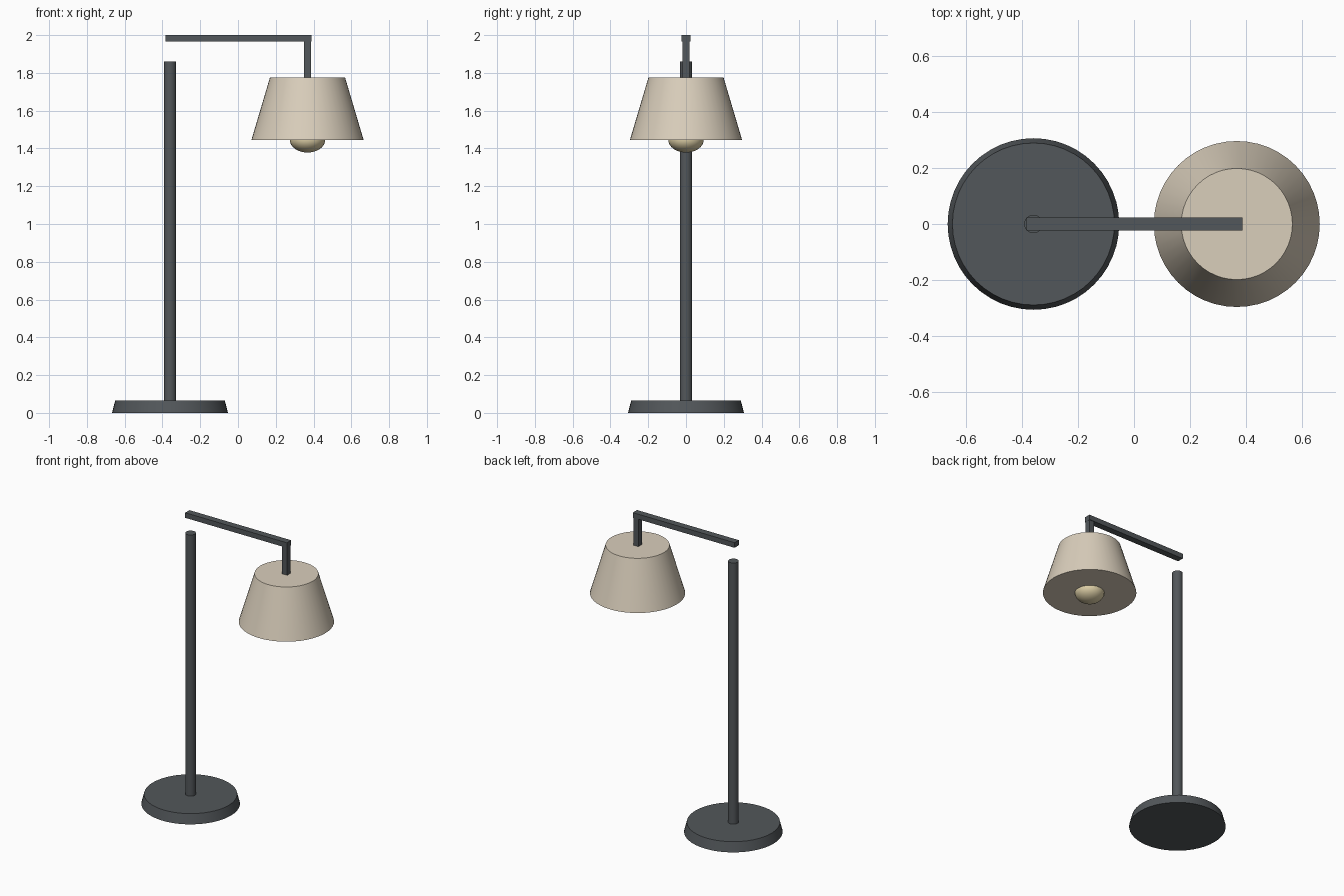
import bpy
import math

if "Cube" in bpy.data.objects:
    bpy.data.objects.remove(bpy.data.objects["Cube"])


def material(name, rgb):
    m = bpy.data.materials.new(name)
    m.diffuse_color = (*rgb, 1.0)
    m.use_nodes = True
    m.node_tree.nodes["Principled BSDF"].inputs["Base Color"].default_value = m.diffuse_color
    return m


METAL = material("dark_grey_metal", (0.085, 0.095, 0.103))
FABRIC = material("beige_fabric", (0.70, 0.62, 0.50))
GLASS = material("warm_bulb", (0.72, 0.62, 0.38))

POST_X, SHADE_X = -0.36, 0.368


def finish(name, mat, smooth=True):
    obj = bpy.context.object
    obj.name = name
    obj.data.materials.append(mat)
    if smooth:
        bpy.ops.object.shade_smooth_by_angle(angle=math.radians(35))
    return obj


def tapered(name, x, r_low, r_high, z0, z1, sides, mat):
    """Closed upright cone section from z0 to z1."""
    bpy.ops.mesh.primitive_cone_add(vertices=sides, radius1=r_low, radius2=r_high,
                                    depth=z1 - z0, location=(x, 0, (z0 + z1) / 2))
    return finish(name, mat)


def bar(name, x0, x1, width, z0, z1, mat):
    """Square-edged bar centred on y = 0."""
    bpy.ops.mesh.primitive_cube_add(size=1, location=((x0 + x1) / 2, 0, (z0 + z1) / 2))
    obj = finish(name, mat, smooth=False)
    obj.scale = (x1 - x0, width, z1 - z0)
    bpy.ops.object.transform_apply(location=False, rotation=False, scale=True)
    return obj


# Weighted foot and upright post
tapered("base", POST_X, 0.307, 0.29, 0.0, 0.066, 48, METAL)
tapered("post", POST_X, 0.033, 0.033, 0.06, 1.86, 20, METAL)

# Horizontal arm and the short drop that holds the shade
bar("arm", -0.385, 0.388, 0.046, 1.965, 2.0, METAL)
bar("drop_rod", 0.349, 0.387, 0.038, 1.76, 1.975, METAL)

# Closed shade with the bulb showing beneath it
tapered("shade", SHADE_X, 0.297, 0.199, 1.445, 1.775, 48, FABRIC)
bpy.ops.mesh.primitive_uv_sphere_add(segments=32, ring_count=16, radius=0.094,
                                     location=(SHADE_X, 0, 1.446))
bulb = finish("bulb", GLASS)
bulb.scale.z = 0.72
